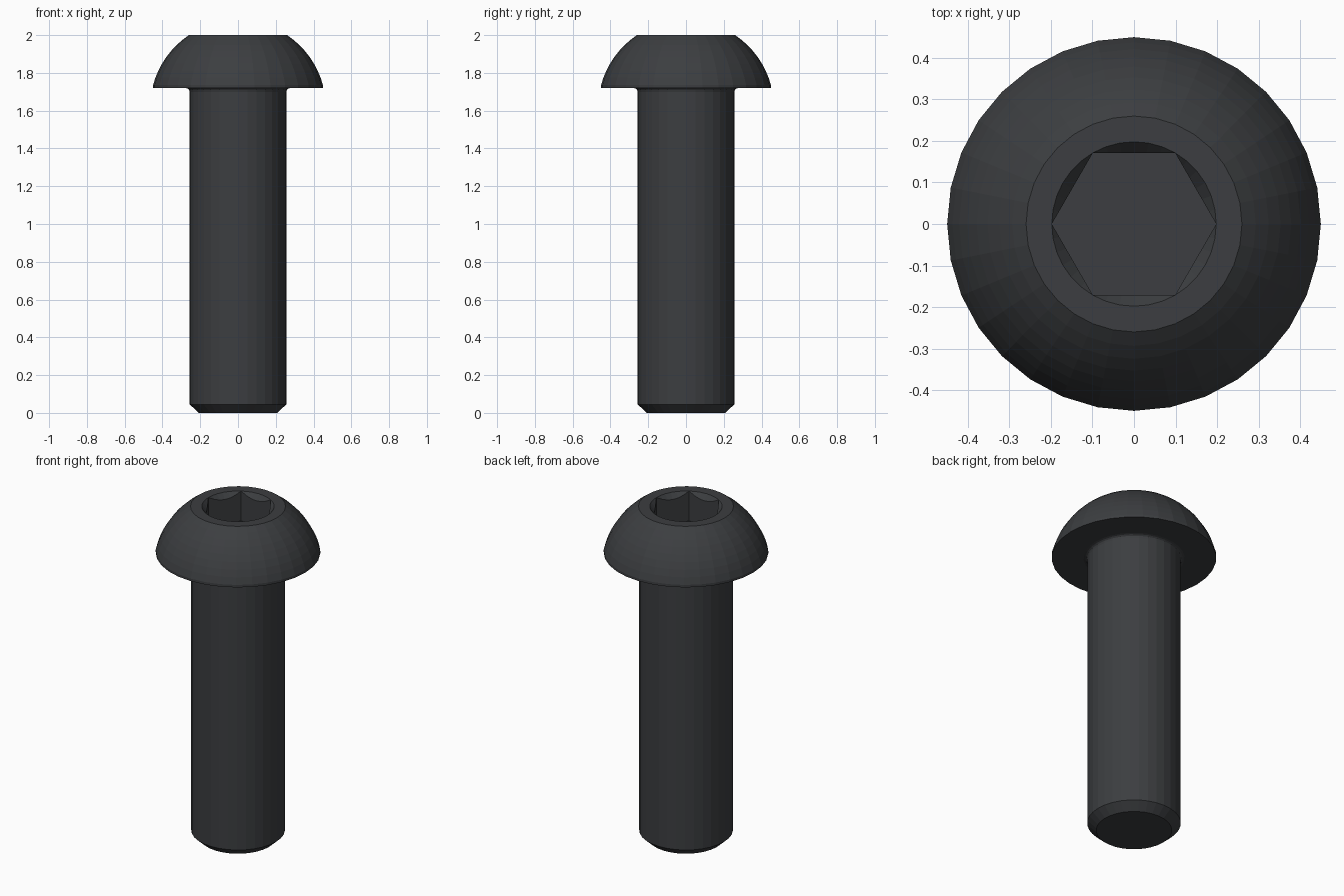
import bpy, bmesh
from math import sin, cos, pi, sqrt, asin

if "Cube" in bpy.data.objects:
    bpy.data.objects.remove(bpy.data.objects["Cube"])

SEG = 32            # sides of the turned body
PER_SIDE = 6        # countersink steps per hex flat
TOP = 2.0
HEX_R, HEX_DEPTH, SLOPE = 0.198, 0.18, 1.2

bm = bmesh.new()


def ring(r, z, n=SEG):
    return [bm.verts.new((r * cos(2 * pi * i / n), r * sin(2 * pi * i / n), z)) for i in range(n)]


def skin(a, b):
    n = len(a)
    for i in range(n):
        j = (i + 1) % n
        vs = list(dict.fromkeys((a[i], a[j], b[j], b[i])))
        bm.faces.new(vs)


def loop_edges(loop):
    return [bm.edges.get((v, loop[(i + 1) % len(loop)])) for i, v in enumerate(loop)]


# shank with chamfered tip, fillet under the head, head rim
profile = [(0.207, 0.0), (0.256, 0.045), (0.256, 1.70),
           (0.259, 1.711), (0.266, 1.717), (0.276, 1.72),
           (0.45, 1.72), (0.45, 1.735)]

# spherical dome up to the flat top
zc, R = 1.613, sqrt(0.45 ** 2 + 0.122 ** 2)
a0, a1 = asin(0.122 / R), asin((TOP - zc) / R)
for i in range(1, 9):
    a = a0 + (a1 - a0) * i / 8
    profile.append((R * cos(a), zc + R * sin(a)))

rings = [ring(r, z) for r, z in profile]
bm.faces.new(rings[0][::-1])
for a, b in zip(rings, rings[1:]):
    skin(a, b)

# countersink: round rim dropping to curved tops of the hex flats
n = 6 * PER_SIDE
rim = ring(HEX_R, TOP, n)
lower = []
for i, v in enumerate(rim):
    k = i % PER_SIDE
    if k == 0:
        lower.append(v)
        continue
    t = 2 * pi * i / n
    rho = HEX_R * cos(pi / 6) / cos(2 * pi * k / n - pi / 6)
    lower.append(bm.verts.new((rho * cos(t), rho * sin(t), TOP - (HEX_R - rho) * SLOPE)))
for i in range(n):
    j = (i + 1) % n
    bm.faces.new(list(dict.fromkeys((rim[i], rim[j], lower[j], lower[i]))))

# hex socket walls and floor
floor = ring(HEX_R, TOP - HEX_DEPTH, 6)
for s in range(6):
    top = [lower[(s * PER_SIDE + k) % n] for k in range(PER_SIDE + 1)]
    bm.faces.new(top + [floor[(s + 1) % 6], floor[s]])
bm.faces.new(floor)

# flat annulus on top of the head
bmesh.ops.triangle_fill(bm, use_beauty=True, use_dissolve=False, normal=(0, 0, 1),
                        edges=loop_edges(rings[-1]) + loop_edges(rim))
bmesh.ops.recalc_face_normals(bm, faces=bm.faces)

mesh = bpy.data.meshes.new("button_head_bolt")
bm.to_mesh(mesh)
bm.free()
bolt = bpy.data.objects.new("button_head_bolt", mesh)
bpy.context.collection.objects.link(bolt)

# dark steel
mat = bpy.data.materials.new("dark_steel")
mat.diffuse_color = (0.045, 0.048, 0.052, 1)
mat.use_nodes = True
mat.node_tree.nodes["Principled BSDF"].inputs["Base Color"].default_value = mat.diffuse_color
mesh.materials.append(mat)
